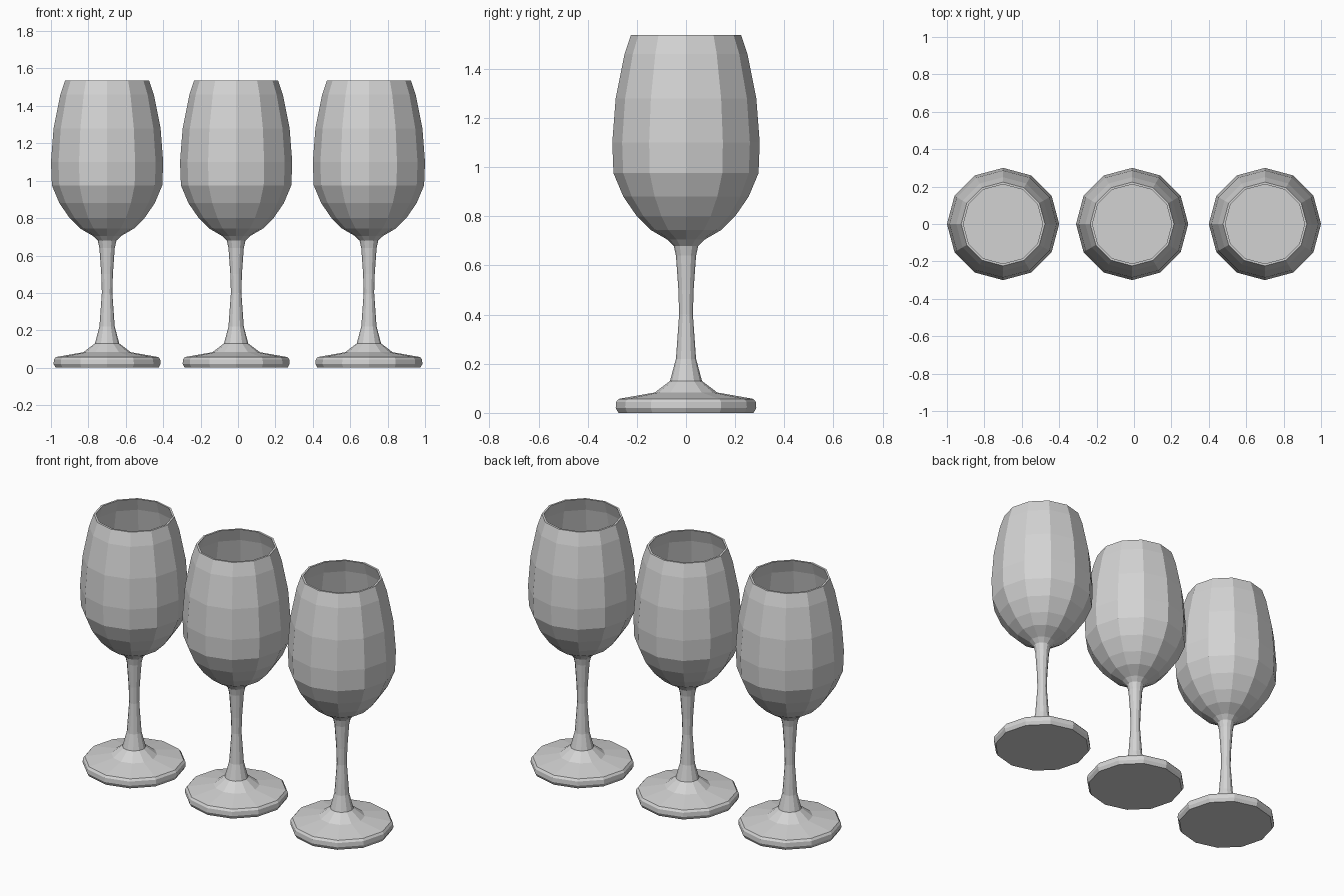
import bpy, bmesh
from math import cos, sin, pi

cube = bpy.data.objects.get("Cube")
if cube:
    bpy.data.objects.remove(cube, do_unlink=True)

SIDES = 12

grey = bpy.data.materials.new("clear grey glass")
grey.use_nodes = True
colour = (0.65, 0.65, 0.65, 1)
grey.diffuse_color = colour
grey.node_tree.nodes["Principled BSDF"].inputs["Base Color"].default_value = colour


def lathe(name, profile, x):
    """Turn a (radius, height) profile into a faceted solid, capped at both ends."""
    bm = bmesh.new()
    rings = [[bm.verts.new((r * cos(2 * pi * i / SIDES), r * sin(2 * pi * i / SIDES), z))
              for i in range(SIDES)] for r, z in profile]
    for low, high in zip(rings, rings[1:]):
        for i in range(SIDES):
            j = (i + 1) % SIDES
            bm.faces.new((low[i], low[j], high[j], high[i]))
    bm.faces.new(rings[0][::-1])
    bm.faces.new(rings[-1])
    bmesh.ops.recalc_face_normals(bm, faces=bm.faces)
    mesh = bpy.data.meshes.new(name)
    bm.to_mesh(mesh)
    bm.free()
    mesh.materials.append(grey)
    obj = bpy.data.objects.new(name, mesh)
    obj.location.x = x
    bpy.context.collection.objects.link(obj)


# Foot and stem, from the floor up
foot_stem = [(0.275, 0), (0.286, 0.02), (0.284, 0.045), (0.274, 0.057),
             (0.127, 0.083), (0.065, 0.13), (0.041, 0.22), (0.028, 0.4),
             (0.031, 0.5), (0.041, 0.64), (0.05, 0.68)]
# Outside of the bowl, up to the rim
bowl = [(0.076, 0.705), (0.145, 0.745), (0.2, 0.8), (0.255, 0.88),
        (0.295, 0.975), (0.3, 1.1), (0.286, 1.28), (0.25, 1.46), (0.224, 1.537)]
# Inside of the bowl, back down from the rim to a flat level fill
wall = 0.012
inside = [(r - wall, z) for r, z in reversed(bowl) if z > 1.09]
inside.append((0.287, 1.05))

for side, x in (("right", -0.7), ("middle", -0.01), ("left", 0.7)):
    lathe(side + "_wine_glass", foot_stem + bowl + inside, x)
